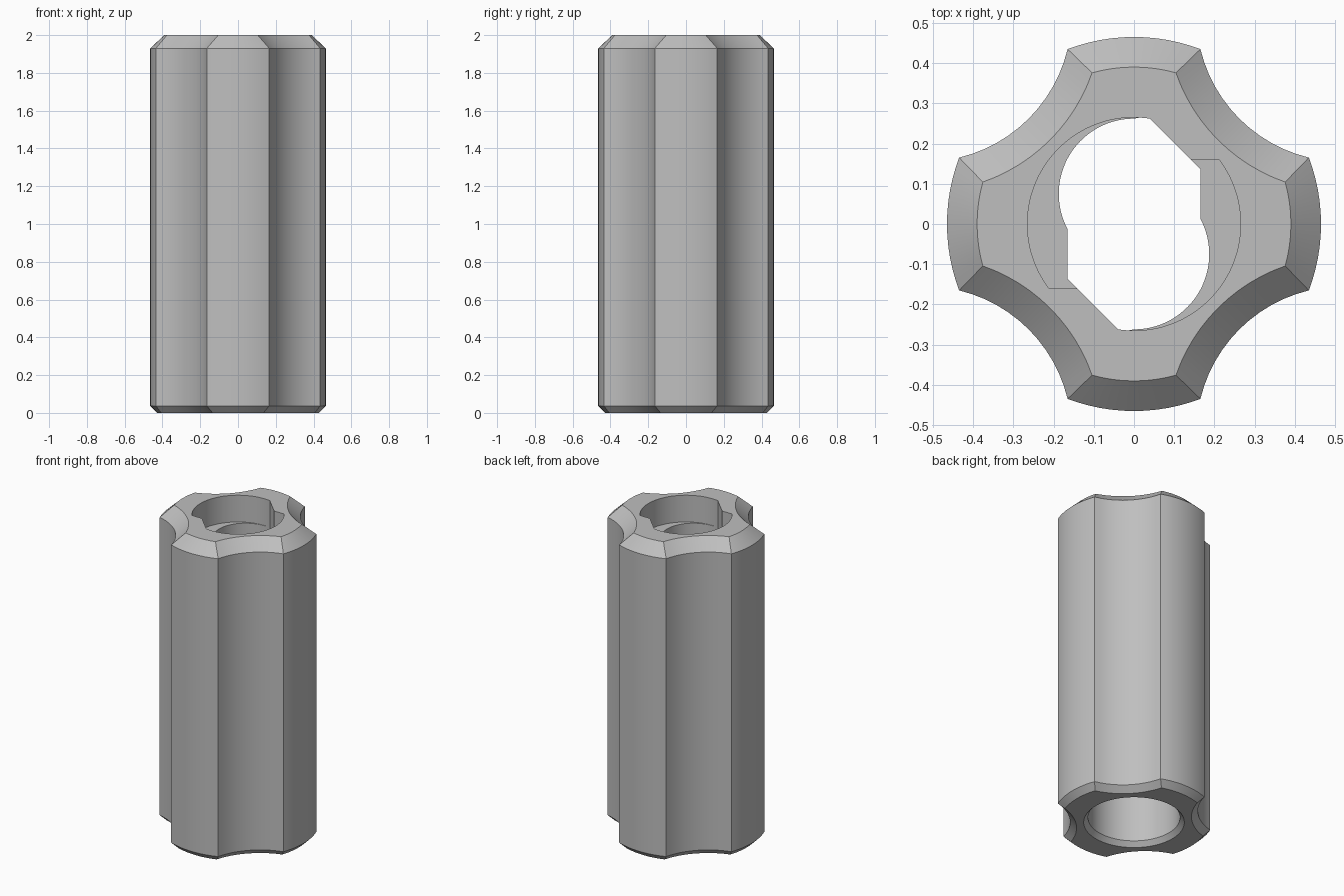
import bpy
import bmesh
from math import sin, cos, atan2, sqrt, radians, pi, tau

cube = bpy.data.objects.get("Cube")
if cube:
    bpy.data.objects.remove(cube, do_unlink=True)

BORE = 0.265
LOBE_R, FLUTE_C, FLUTE_R = 0.465, 0.52, 0.365
DIAGONAL, STOP_Y, SLOT_X = 0.302, 0.16, 0.165


def outline(inset):
    """Four convex lobes joined by concave flutes, moved inward by inset."""
    lobe, flute = LOBE_R - inset, FLUTE_R + inset
    # corner where lobe circle meets flute circle
    d = FLUTE_C * sqrt(2)
    along = (d * d + lobe * lobe - flute * flute) / (2 * d)
    across = sqrt(lobe * lobe - along * along)
    half = pi / 4 - atan2(across, along)
    sweep = atan2(across, d - along)
    pts, n = [], 12
    for q in range(4):
        turn = q * pi / 2
        for i in range(n):
            a = turn - half + 2 * half * i / n
            pts.append((lobe * cos(a), lobe * sin(a)))
        mid = turn + pi / 4
        for i in range(n):
            a = mid + pi + sweep - 2 * sweep * i / n
            pts.append((d * cos(mid) + flute * cos(a), d * sin(mid) + flute * sin(a)))
    return pts


def fold(a):
    """Half-turn symmetry: bring the angle into -90..90 degrees."""
    return (a + pi / 2) % pi - pi / 2


def socket_radius(a):
    """Round mouth with two corner stops."""
    a = fold(a)
    if a <= 0.01:
        return BORE
    return min(BORE, max(STOP_Y / sin(a), DIAGONAL / (cos(a) + sin(a))))


def ledge_radius(a):
    """Keyhole through the ledge: straight slot sides and offset arcs."""
    a = fold(a)
    off, rad = 0.075, 0.187
    r = -off * sin(a) + sqrt(rad * rad - (off * cos(a)) ** 2)
    if a >= 0:
        r = max(r, min(BORE, DIAGONAL / (cos(a) + sin(a)), SLOT_X / max(cos(a), 0.01)))
    return min(r, BORE)


# sampling angles for the bore, with the sharp corners included
corners = [atan2(STOP_Y, sqrt(BORE ** 2 - STOP_Y ** 2)),
           atan2(STOP_Y, DIAGONAL - STOP_Y),
           atan2(DIAGONAL - SLOT_X, SLOT_X),
           radians(45) + atan2(sqrt(BORE ** 2 - DIAGONAL ** 2 / 2), DIAGONAL / sqrt(2)),
           atan2(0.013, SLOT_X)]
angles = [radians(3 * i) for i in range(120)]
sharp = corners + [c + pi for c in corners]
angles = sorted([a for a in angles if min(abs(a - c) for c in sharp) > 0.012] + sharp)


def polar(radius):
    return [(radius(a) * cos(a), radius(a) * sin(a)) for a in angles]


bm = bmesh.new()


def loft(levels):
    """Skin a stack of (points, z) rings; return the rings."""
    rings = [[bm.verts.new((x, y, z)) for x, y in pts] for pts, z in levels]
    for low, high in zip(rings, rings[1:]):
        for i in range(len(low)):
            j = (i + 1) % len(low)
            bm.faces.new((low[i], low[j], high[j], high[i]))
    return rings


def cap(*rings):
    """Fill the flat area between an outer and an inner ring."""
    edges = [bm.edges.get((r[i - 1], r[i])) for r in rings for i in range(len(r))]
    bmesh.ops.triangle_fill(bm, use_beauty=True, use_dissolve=False, edges=edges)


# fluted outside with chamfered ends
outside = loft([(outline(0.037), 0), (outline(0), 0.037),
                (outline(0), 1.93), (outline(0.075), 2)])

# bore: countersink, round bore, keyed ledge, mouth with stops
bore = polar(lambda a: BORE)
inside = loft([(polar(lambda a: 0.29), 0), (bore, 0.03), (bore, 1.6),
               (polar(ledge_radius), 1.6), (polar(ledge_radius), 1.83),
               (polar(socket_radius), 1.83), (polar(socket_radius), 2)])

# flat end faces
cap(outside[0], inside[0])
cap(outside[-1], inside[-1])

bmesh.ops.remove_doubles(bm, verts=bm.verts, dist=0.00005)
bmesh.ops.recalc_face_normals(bm, faces=bm.faces)

mesh = bpy.data.meshes.new("fluted_sleeve")
bm.to_mesh(mesh)
bm.free()
sleeve = bpy.data.objects.new("fluted_sleeve", mesh)
bpy.context.collection.objects.link(sleeve)

# single grey material
grey = bpy.data.materials.new("plain_grey")
grey.use_nodes = True
colour = (0.52, 0.52, 0.52, 1)
grey.diffuse_color = colour
grey.node_tree.nodes["Principled BSDF"].inputs["Base Color"].default_value = colour
mesh.materials.append(grey)

bpy.ops.object.select_all(action="DESELECT")
sleeve.select_set(True)
bpy.context.view_layer.objects.active = sleeve
bpy.ops.object.shade_smooth_by_angle(angle=radians(20))
